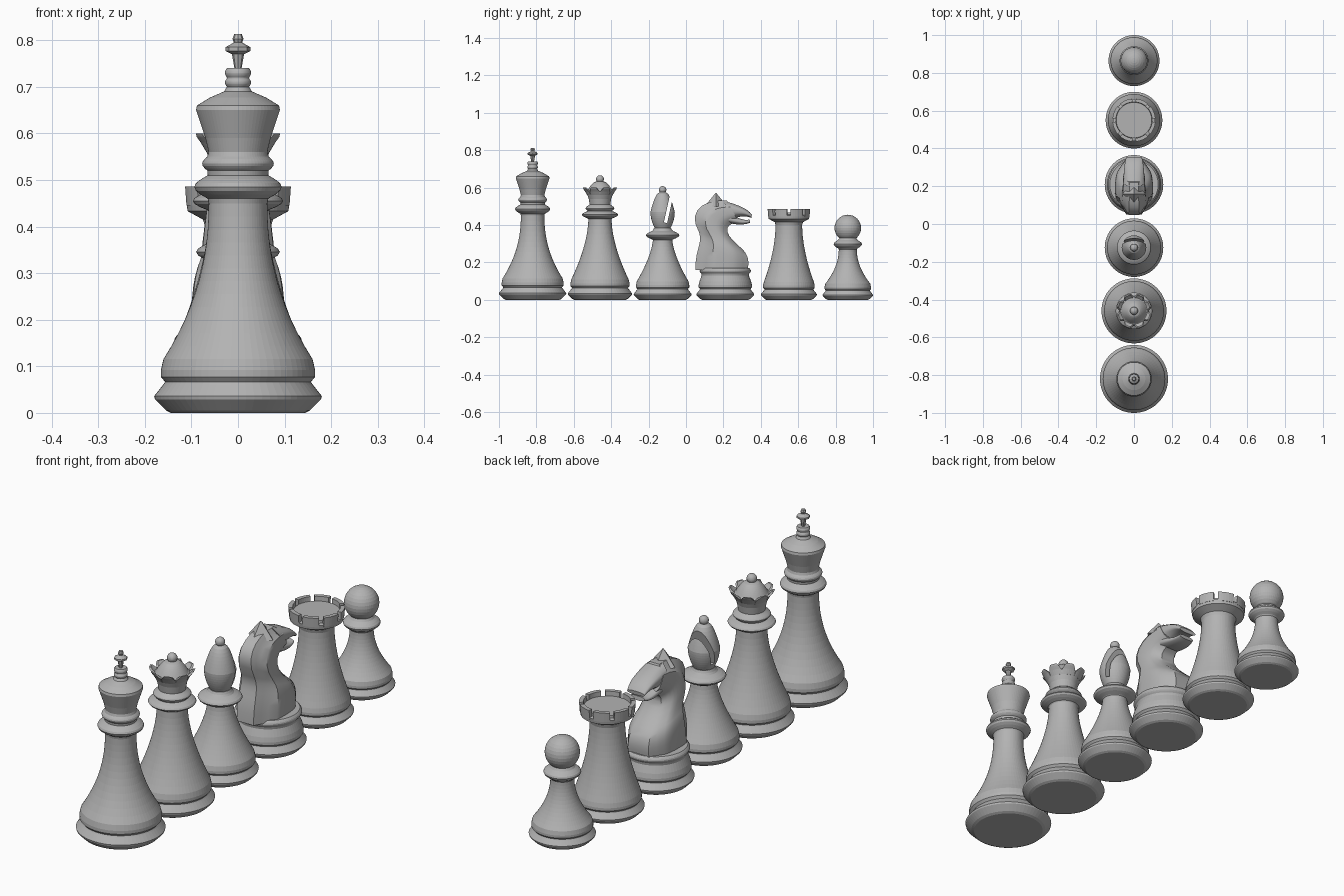
import bpy, bmesh, math
from mathutils import Vector
from mathutils.geometry import interpolate_bezier

if "Cube" in bpy.data.objects:
    bpy.data.objects.remove(bpy.data.objects["Cube"])

grey = bpy.data.materials.new("stone_grey")
grey.use_nodes = True
grey.diffuse_color = (.45, .45, .45, 1)
grey.node_tree.nodes["Principled BSDF"].inputs["Base Color"].default_value = grey.diffuse_color


def select_only(ob):
    bpy.ops.object.select_all(action='DESELECT')
    ob.select_set(True)
    bpy.context.view_layer.objects.active = ob


def finish(name, bm, y=0.0):
    bmesh.ops.recalc_face_normals(bm, faces=bm.faces)
    mesh = bpy.data.meshes.new(name)
    bm.to_mesh(mesh)
    bm.free()
    mesh.materials.append(grey)
    ob = bpy.data.objects.new(name, mesh)
    ob.location.y = y
    bpy.context.collection.objects.link(ob)
    return ob


def skin(bm, rings):
    """Bridge successive closed rings and cap both ends."""
    loops = [[bm.verts.new(point) for point in ring] for ring in rings]
    count = len(loops[0])
    for lower, upper in zip(loops, loops[1:]):
        for i in range(count):
            j = (i + 1) % count
            bm.faces.new((lower[i], lower[j], upper[j], upper[i]))
    bm.faces.new(loops[0][::-1])
    bm.faces.new(loops[-1])


# Profile pieces: each returns (radius, height) pairs
def flare(start_radius, start, end_radius, end, power, steps=8):
    """Sweep that levels out at the end radius."""
    pairs = []
    for i in range(1, steps + 1):
        t = i / steps
        radius = end_radius + (start_radius - end_radius) * (1 - t) ** power
        pairs.append((radius, start + (end - start) * t))
    return pairs


def bead(inner, outer, bottom, height, steps=6):
    """Rounded ring standing out from a stem."""
    return [(inner + (outer - inner) * math.sin(math.pi * i / steps), bottom + height * i / steps)
            for i in range(steps + 1)]


def plinth(radius):
    """Foot moulding shared by every piece, in proportion to its radius."""
    shape = [(.8, 0), (.86, .03), (.99, .16), (1, .2), (.89, .34),
             (.87, .37), (.92, .43), (.92, .51), (.89, .64)]
    return [(r * radius, z * radius) for r, z in shape]


def stem(foot, waist, height, power):
    """Plinth with a body sweeping up to the waist."""
    base = plinth(foot)
    return base + flare(*base[-1], waist, height, power, steps=12)


def turned(name, y, profile, sides=64):
    bm = bmesh.new()
    angles = [math.tau * i / sides for i in range(sides)]
    skin(bm, [[(r * math.cos(a), r * math.sin(a), z) for a in angles] for r, z in profile])
    return finish(name, bm, y)


def ball(name, y, radius, height):
    bm = bmesh.new()
    bmesh.ops.create_uvsphere(bm, u_segments=48, v_segments=16, radius=radius)
    bmesh.ops.translate(bm, verts=bm.verts, vec=(0, 0, height))
    finish(name, bm, y)


def battlements(name, y, levels, count=8, steps=6):
    """Ring of curved blocks; each level is (inner, outer, height, filled share)."""
    bm = bmesh.new()
    for block in range(count):
        middle = math.tau * (block + .5) / count
        rings = []
        for inner, outer, height, share in levels:
            span = math.tau / count * share
            arc = [middle + span * (i / steps - .5) for i in range(steps + 1)]
            edge = [(outer, a) for a in arc] + [(inner, a) for a in reversed(arc)]
            rings.append([(r * math.cos(a), r * math.sin(a), height) for r, a in edge])
        skin(bm, rings)
    finish(name, bm, y)


def chain(*curves, steps=8):
    """Joined bezier curves, each given by four control points."""
    points = []
    for knots in curves:
        samples = interpolate_bezier(*[Vector(k) for k in knots], steps)
        points += samples[1:] if points else samples
    return points


def loft(name, backs, fronts, mane=1.0, steps=10):
    """Rounded slices between two edges; x of the back edge is the half width."""
    side = []
    for i in range(steps + 1):
        t = i / steps
        width = max(.5, (1 - abs(2 * t - 1) ** 3) ** .5)
        side.append((t, width * (mane if t < .25 else 1)))
    outline = side + [(t, -w) for t, w in reversed(side)]
    rings = []
    for back, front in zip(backs, fronts):
        half = back.x
        rings.append([(w * half, *back.lerp(front, t).yz) for t, w in outline])
    bm = bmesh.new()
    skin(bm, rings)
    select_only(finish(name, bm))
    bpy.ops.object.shade_smooth_by_angle(angle=math.radians(35))


# King
KING = -.82
turned("king_body", KING,
       stem(.18, .063, .45, 2.2) + bead(.065, .094, .46, .05) + bead(.066, .077, .52, .03)
       + [(.063, .56), (.07, .59), (.09, .65), (.088, .66), (.06, .677), (.03, .69)]
       + bead(.024, .028, .7, .018) + bead(.024, .028, .72, .02))
turned("king_finial", KING,
       [(.006, .73), (.013, .77), (.027, .777), (.027, .785), (.009, .795),
        (.012, .803), (.008, .813)], sides=8)

# Queen
QUEEN = -.46
turned("queen_body", QUEEN,
       stem(.172, .062, .43, 1.7) + bead(.065, .097, .435, .04) + bead(.066, .077, .477, .025)
       + [(.055, .51), (.06, .54), (.075, .58), (.066, .585)]
       + flare(.066, .585, .012, .635, .5))
battlements("queen_crown_points", QUEEN,
            [(.055, .068, .56, 1), (.066, .08, .58, .9), (.08, .09, .593, .6), (.086, .093, .6, .4)])
ball("queen_finial", QUEEN, .021, .645)

# Bishop
BISHOP = -.125
turned("bishop_body", BISHOP,
       stem(.155, .052, .32, 1.5) + bead(.056, .09, .323, .045) + [(.05, .375), (.045, .385)])
mitre = turned("bishop_mitre", BISHOP,
               [(.04, .38)] + flare(.04, .38, .065, .47, 2) + flare(.065, .47, .01, .58, .5))
ball("bishop_finial", BISHOP, .02, .588)

# Slanted slit cut through the mitre
slab = bmesh.new()
bmesh.ops.create_cube(slab, size=1)
cutter = finish("slit_cutter", slab)
cutter.scale = (.3, .018, .18)
cutter.rotation_euler.x = -.22
cutter.location = (0, -.09, .5)
cutter.hide_render = True
slit = mitre.modifiers.new("slit", 'BOOLEAN')
slit.operation = 'DIFFERENCE'
slit.solver = 'EXACT'
slit.object = cutter
select_only(mitre)
bpy.ops.object.modifier_apply(modifier=slit.name)
bpy.data.objects.remove(cutter)

# Knight
KNIGHT = .21
turned("knight_base", KNIGHT, plinth(.155) + [(.126, .13)] + bead(.128, .137, .14, .03))
loft("knight_neck",
     chain([(.1, .05, .16), (.1, .05, .28), (.1, .09, .3), (.08, .07, .36)],
           [(.08, .07, .36), (.07, 0, .48), (.06, .1, .54), (.057, .22, .53)]),
     chain([(0, .33, .16), (0, .34, .22), (0, .33, .25), (0, .28, .29)],
           [(0, .28, .29), (0, .2, .36), (0, .2, .4), (0, .28, .42)]),
     mane=.82)
loft("knight_muzzle",
     chain([(.056, .2, .53), (.055, .27, .51), (.05, .33, .49), (.042, .352, .455)]),
     chain([(0, .24, .43), (0, .29, .45), (0, .32, .45), (0, .35, .438)]))
loft("knight_jaw",
     chain([(.052, .22, .46), (.05, .28, .44), (.045, .31, .42), (.036, .34, .43)]),
     chain([(0, .23, .41), (0, .28, .4), (0, .31, .4), (0, .343, .412)]))

# Tented ear tuft on the crown of the head
tuft = bmesh.new()
bmesh.ops.create_cone(tuft, cap_ends=True, segments=4, radius1=.06, radius2=.003, depth=.07)
bmesh.ops.translate(tuft, verts=tuft.verts, vec=(0, 0, .535))
finish("knight_ears", tuft, .16)

# Rook
ROOK = .55
turned("rook_body", ROOK,
       stem(.15, .071, .4, 1.8)
       + [(.075, .415), (.108, .433), (.111, .452), (.095, .455), (.094, .466)])
battlements("rook_battlements", ROOK, [(.094, .111, .445, .78), (.096, .114, .486, .78)])

# Pawn
PAWN = .865
turned("pawn_body", PAWN,
       stem(.135, .048, .27, 2) + bead(.052, .076, .275, .045) + [(.045, .33)])
ball("pawn_head", PAWN, .071, .384)
